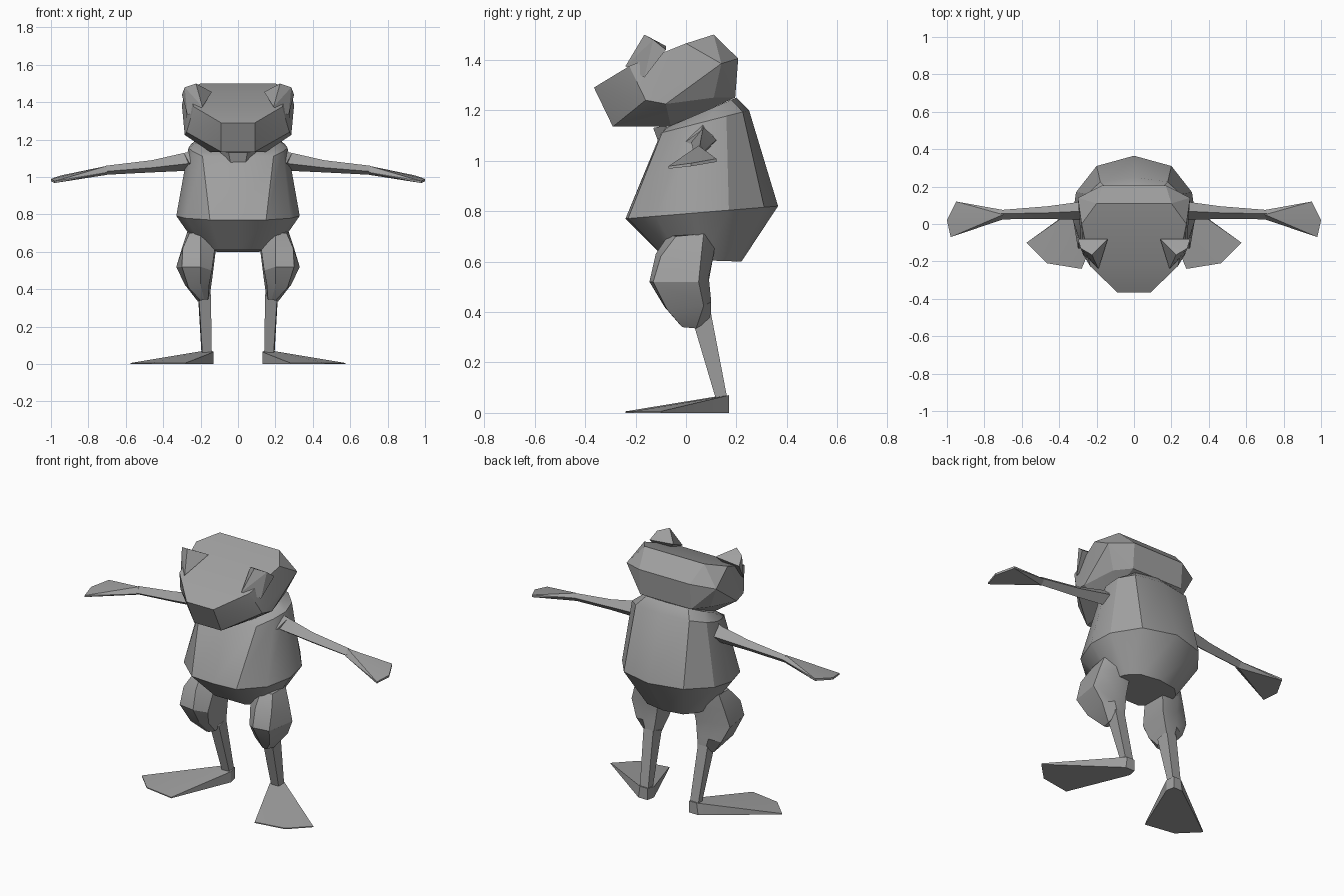
import bpy, bmesh, math

skin = bpy.data.materials.new("grey_skin")
skin.diffuse_color = (0.35, 0.35, 0.35, 1)


def finish(name, bm, smooth=30):
    bmesh.ops.recalc_face_normals(bm, faces=bm.faces[:])
    me = bpy.data.meshes.new(name)
    bm.to_mesh(me)
    bm.free()
    me.materials.append(skin)
    ob = bpy.data.objects.new(name, me)
    bpy.context.collection.objects.link(ob)
    bpy.ops.object.select_all(action='DESELECT')
    ob.select_set(True)
    bpy.context.view_layer.objects.active = ob
    bpy.ops.object.shade_smooth_by_angle(angle=math.radians(smooth))


def hull(name, pts, smooth=15):
    """Faceted solid wrapped around a few corner points."""
    bm = bmesh.new()
    for p in pts:
        bm.verts.new(p)
    res = bmesh.ops.convex_hull(bm, input=bm.verts[:])
    junk = {g for g in res["geom_interior"] + res["geom_unused"]
            if isinstance(g, bmesh.types.BMVert)}
    bmesh.ops.delete(bm, geom=list(junk), context='VERTS')
    bmesh.ops.dissolve_limit(bm, angle_limit=0.03, verts=bm.verts[:], edges=bm.edges[:])
    finish(name, bm, smooth)


def loft(name, rings, smooth=30):
    """Skin a stack of equal-sized rings and cap both ends."""
    bm = bmesh.new()
    loops = [[bm.verts.new(p) for p in r] for r in rings]
    for a, b in zip(loops, loops[1:]):
        for i in range(len(a)):
            j = (i + 1) % len(a)
            bm.faces.new((a[i], a[j], b[j], b[i]))
    bm.faces.new(loops[0])
    bm.faces.new(loops[-1])
    finish(name, bm, smooth)


def both(pts):
    return pts + [(-x, y, z) for x, y, z in pts]


def side(pts, s):
    return [(s * x, y, z) for x, y, z in pts]


def body_ring(half, z_front, z_back):
    """Full ring from a half outline, tilted from front to back."""
    y0, y1 = half[0][1], half[-1][1]
    pts = half + [(-x, y) for x, y in half[-2:0:-1]]
    return [(x, y, z_front + (z_back - z_front) * (y - y0) / (y1 - y0)) for x, y in pts]


# Pear-shaped body
loft("body", [
    body_ring([(0, -.08), (.10, -.08), (.17, -.02), (.20, .06), (.18, .14), (.12, .20), (0, .22)], .61, .60),
    body_ring([(0, -.24), (.15, -.23), (.28, -.12), (.33, .03), (.31, .17), (.20, .31), (0, .365)], .77, .82),
    body_ring([(0, -.10), (.19, -.095), (.24, 0), (.265, .08), (.25, .16), (.18, .225), (0, .25)], 1.11, 1.20),
    body_ring([(0, -.08), (.15, -.07), (.19, 0), (.21, .06), (.20, .12), (.14, .18), (0, .20)], 1.13, 1.25),
], 32)

# Throat under the jaw
hull("throat", both([(.10, -.08, 1.14), (.05, -.13, 1.13), (.04, -.11, 1.075), (.06, -.04, 1.08)]))

# Angular head
hull("head", both([
    (.09, -.365, 1.29), (.09, -.29, 1.135),
    (.235, -.225, 1.375), (.285, -.08, 1.225), (.275, -.16, 1.24),
    (.28, 0, 1.465), (.20, .11, 1.50),
    (.30, .14, 1.385), (.17, .207, 1.405),
    (.17, .195, 1.25), (.24, .11, 1.25), (.15, -.06, 1.135),
]))

for s, label in ((1, "left"), (-1, "right")):
    # Pointed eye bump
    hull(label + "_eye", side([
        (.14, -.08, 1.455), (.30, -.08, 1.44), (.19, -.24, 1.375),
        (.27, -.165, 1.33), (.225, -.165, 1.50), (.285, -.13, 1.48)], s))

    # Shoulder
    hull(label + "_shoulder", side([
        (.19, .075, 1.175), (.24, .075, 1.165), (.19, .16, 1.08), (.26, .15, 1.075),
        (.19, .10, 1.03), (.27, .09, 1.03), (.19, -.01, 1.08), (.26, 0, 1.075),
        (.285, .06, 1.12)], s))

    # Tapering arm with a diamond section
    loft(label + "_arm", [side(r, s) for r in (
        [(.24, .07, 1.14), (.24, .125, 1.085), (.24, .08, 1.035), (.24, .02, 1.075)],
        [(.46, .06, 1.09), (.46, .095, 1.06), (.46, .06, 1.025), (.46, .027, 1.05)],
        [(.71, .055, 1.06), (.71, .075, 1.04), (.71, .05, 1.012), (.71, .025, 1.03)])], 20)

    # Flat fan-shaped hand
    hull(label + "_hand", side([
        (.70, .05, 1.06), (.70, .075, 1.04), (.70, .05, 1.012), (.70, .025, 1.025),
        (.95, .12, 1.008), (.95, .12, .995), (1, .02, .99), (1, .02, .978),
        (.98, -.07, .978), (.98, -.07, .968)], s))

    # Bulging thigh
    loft(label + "_thigh", [side(r, s) for r in (
        [(.13, -.03, .70), (.20, -.07, .705), (.26, -.04, .70), (.27, .07, .71), (.22, .12, .71), (.14, .10, .70)],
        [(.125, -.06, .61), (.20, -.12, .63), (.295, -.10, .62), (.30, .06, .62), (.22, .11, .63), (.12, .10, .60)],
        [(.14, -.09, .50), (.20, -.145, .52), (.30, -.13, .52), (.33, .05, .52), (.23, .09, .54), (.13, .09, .52)],
        [(.155, -.06, .42), (.20, -.085, .42), (.265, -.075, .41), (.285, .07, .425), (.22, .10, .44), (.14, .095, .44)],
        [(.16, .01, .345), (.18, -.02, .345), (.20, -.015, .34), (.215, .04, .335), (.20, .10, .37), (.15, .10, .37)])], 28)

    # Thin shin leaning back to the heel
    loft(label + "_shin", [side(r, s) for r in (
        [(.145, .025, .37), (.21, .025, .37), (.215, .10, .39), (.15, .10, .39)],
        [(.14, .12, .05), (.19, .12, .05), (.195, .165, .05), (.14, .165, .05)])], 20)

    # Webbed foot splayed outwards
    hull(label + "_foot", side([
        (.13, .12, 0), (.14, .17, 0), (.20, .17, 0),
        (.13, .12, .065), (.14, .17, .07), (.19, .17, .07), (.205, .14, .065),
        (.28, -.24, 0), (.28, -.24, .006), (.465, -.21, 0), (.465, -.21, .006),
        (.575, -.10, 0), (.575, -.10, .006)], s))
